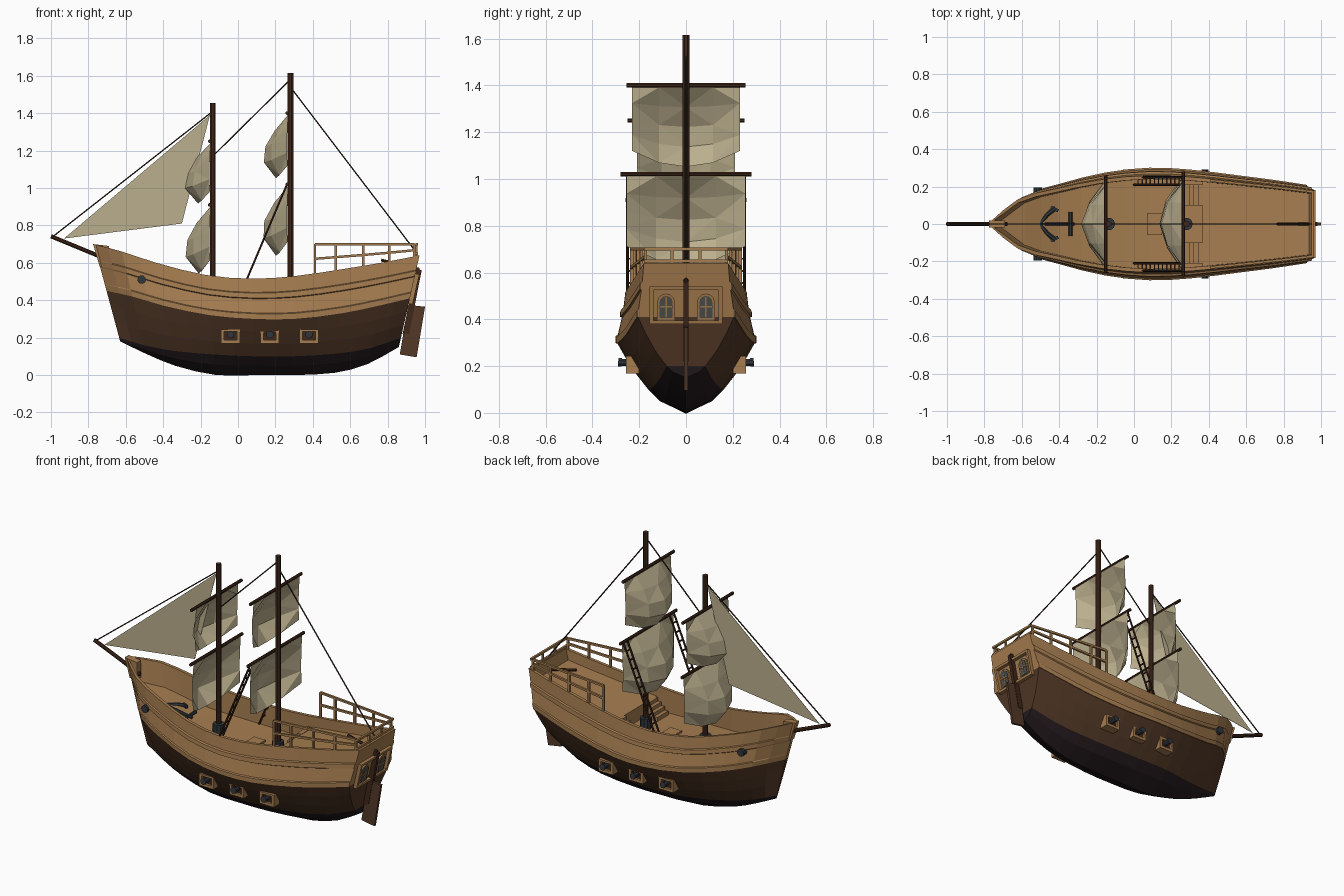
import bpy, bmesh, math, random
from mathutils import Vector, Matrix

if "Cube" in bpy.data.objects:
    bpy.data.objects.remove(bpy.data.objects["Cube"], do_unlink=True)
random.seed(4)


def material(name, *rgb):
    m = bpy.data.materials.new(name)
    m.use_nodes = True
    m.diffuse_color = (*rgb, 1)
    m.node_tree.nodes["Principled BSDF"].inputs["Base Color"].default_value = (*rgb, 1)
    return m


LIGHT = material("light_wood", .38, .205, .08)
DARK = material("dark_wood", .085, .04, .02)
TAR = material("tarred_bottom", .018, .011, .013)
SPAR = material("spar_wood", .05, .02, .01)
SAIL = material("sailcloth", .50, .43, .27)
IRON = material("iron", .03, .037, .046)
GLASS = material("window_glass", .075, .08, .075)
ROPE = material("rope", .03, .018, .01)


def finish(name, bm, *mats):
    bmesh.ops.recalc_face_normals(bm, faces=bm.faces)
    me = bpy.data.meshes.new(name)
    bm.to_mesh(me)
    bm.free()
    for m in mats:
        me.materials.append(m)
    ob = bpy.data.objects.new(name, me)
    bpy.context.collection.objects.link(ob)
    return ob


def rod(name, a, b, r, mat, sides=8):
    a, b = Vector(a), Vector(b)
    d = b - a
    bm = bmesh.new()
    mtx = Matrix.Translation((a + b) / 2) @ d.to_track_quat('Z', 'Y').to_matrix().to_4x4()
    mtx = mtx @ Matrix.Rotation(math.pi / sides, 4, 'Z')
    bmesh.ops.create_cone(bm, cap_ends=True, segments=sides, radius1=r, radius2=r,
                          depth=d.length, matrix=mtx)
    return finish(name, bm, mat)


def prism(name, pts, offset, mat):
    bm = bmesh.new()
    face = bm.faces.new([bm.verts.new(p) for p in pts])
    ext = bmesh.ops.extrude_face_region(bm, geom=[face])
    moved = [v for v in ext["geom"] if isinstance(v, bmesh.types.BMVert)]
    bmesh.ops.translate(bm, verts=moved, vec=offset)
    return finish(name, bm, mat)


def plate(name, xz, half, mat):
    return prism(name, [(x, -half, z) for x, z in xz], (0, 2 * half, 0), mat)


def box(name, x0, x1, y0, y1, z0, z1, mat):
    return prism(name, [(x0, y0, z0), (x1, y0, z0), (x1, y1, z0), (x0, y1, z0)],
                 (0, 0, z1 - z0), mat)


# Hull lines, bow to stern
S = [0, .08, .18, .33, .48, .62, .78, .9, 1]
KEEL = [.18, .115, .05, 0, 0, 0, .012, .06, .15]
TARLINE = [.2, .16, .13, .11, .1, .1, .115, .145, .2]
WALE = [.45, .42, .37, .32, .3, .3, .33, .37, .41]
SHEER = [.7, .66, .6, .535, .515, .53, .57, .605, .64]
BEAM = [.012, .15, .21, .27, .295, .285, .255, .23, .205]
DECK = [.56, .51, .44, .4, .385, .385, .39, .4, .42]


def at(table, s):
    i = max(j for j in range(len(S) - 1) if S[j] <= s)
    h = S[i + 1] - S[i]
    t = (s - S[i]) / h

    def slope(j):
        a, b = max(j - 1, 0), min(j + 1, len(S) - 1)
        return (table[b] - table[a]) / (S[b] - S[a]) * h
    u = 1 - t
    return (u * u * (1 + 2 * t) * table[i] + t * t * (1 + 2 * u) * table[i + 1]
            + t * u * u * slope(i) - t * t * u * slope(i + 1))


def stern_x(z):
    return .86 + .225 * (z - .15)


def hull_x(s, z):
    bow = -.63 - .27 * (z - .18)
    return bow + s * (stern_x(z) - bow)


def inner_y(s):
    return max(.88 * at(BEAM, s) - .02, .003)


# Upper planking: height fraction, width fraction
STRAKES = [(0, 1.02), (.13, 1.02), (.15, .99), (.5, .93), (.52, .96),
           (.64, .95), (.66, .91), (1, .88)]


def half_section(s):
    k, tar, b, top, w = (at(t, s) for t in (KEEL, TARLINE, WALE, SHEER, BEAM))
    zs = [k, (k + tar) / 2, tar, tar + (b - tar) / 3, b - (b - tar) / 3, b]
    pts = [(w * ((z - k) / (b - k)) ** .55, z) for z in zs]
    pts += [(w * r, b + (top - b) * f) for f, r in STRAKES]
    d = at(DECK, s)
    pts += [(inner_y(s), top), (inner_y(s), d), (0, d)]
    return [Vector((hull_x(s, z), y, z)) for y, z in pts]


# Hull shell, bulwark and main deck
bm = bmesh.new()
stations = sorted(S + [(a + b) / 2 for a, b in zip(S, S[1:])])
rings = []
for s in stations:
    half = half_section(s)
    left = [bm.verts.new(p) for p in half]
    right = [v if i in (0, len(half) - 1) else bm.verts.new((v.co.x, -v.co.y, v.co.z))
             for i, v in enumerate(left)]
    rings.append((left, right))


def strake_face(vs, i):
    vs = list(dict.fromkeys(vs))
    bm.faces.new(vs).material_index = 0 if i < 2 else 1 if i < 5 else 2


n = len(rings[0][0])
for ra, rb in zip(rings, rings[1:]):
    for side in (0, 1):
        a, b = ra[side], rb[side]
        for i in range(n - 1):
            strake_face([a[i], a[i + 1], b[i + 1], b[i]], i)
for left, right in (rings[0], rings[-1]):
    for i in range(n - 4):
        strake_face([left[i], left[i + 1], right[i + 1], right[i]], i)
finish("hull", bm, TAR, DARK, LIGHT)

# Raised quarterdeck with front wall
bm = bmesh.new()
rows = []
for s in (.655, .655, .78, .9, 1):
    z = at(SHEER, s) - .065 if rows else .36
    x = hull_x(.655, .45) if s < .7 else hull_x(s, z)
    rows.append([bm.verts.new((x, y, z)) for y in (-inner_y(s), inner_y(s))])
for a, b in zip(rows, rows[1:]):
    bm.faces.new([a[0], a[1], b[1], b[0]])
finish("quarterdeck", bm, LIGHT)
plate("stern_bulwark", [(stern_x(.5) - .02, .5), (stern_x(.5), .5),
                        (stern_x(.64), .64), (stern_x(.64) - .02, .64)], .175, LIGHT)
plate("stem_head", [(-.775, .7), (-.69, .69), (-.69, .58), (-.74, .58)], .02, LIGHT)
box("hatch", .07, .15, -.06, .06, .37, .397, LIGHT)

# Stairs
for side in (-1, 1):
    for i in range(4):
        x = .27 + .024 * i
        box("stair_step", x, .37, side * .1, side * .21, .37, .41 + .022 * i, LIGHT)

# Railings around the quarterdeck
for side in (-1, 1):
    tops, mids = [], []
    for s in (.68, .745, .83, .91, .985):
        z = at(SHEER, s)
        y = side * (inner_y(s) + .01)
        x = hull_x(s, z)
        tops.append((x, y, .7))
        mids.append((x, y, (z + .7) / 2))
        rod("rail_post", (x, y, z - .02), tops[-1], .009, LIGHT, 4)
    for line in (tops, mids):
        for a, b in zip(line, line[1:]):
            rod("side_rail", a, b, .009, LIGHT, 4)
    rod("stern_rail_post", (.955, side * .06, .63), (.955, side * .06, .7), .008, LIGHT, 4)
for z in (.65, .7):
    rod("stern_rail", (.955, -.18, z), (.955, .18, z), .009, LIGHT, 4)


# Transom frame and arched windows
def on_stern(name, yz, depth, mat):
    prism(name, [(stern_x(z) - .005, y, z) for y, z in yz], (depth + .005, 0, 0), mat)


def stern_bar(name, y0, y1, z0, z1, depth, mat):
    on_stern(name, [(y0, z0), (y1, z0), (y1, z1), (y0, z1)], depth, mat)


def arch(yc, w, z0, z1):
    arc = [math.pi * i / 6 for i in range(7)]
    return [(yc - w, z0), (yc + w, z0)] + [
        (yc + w * math.cos(a), z1 - w + w * math.sin(a)) for a in arc]


for z in (.38, .525):
    stern_bar("transom_frame", -.155, .155, z, z + .015, .022, LIGHT)
for side in (-1, 1):
    stern_bar("transom_frame", side * .14, side * .155, .38, .54, .022, LIGHT)
    c = side * .085
    on_stern("window_frame", arch(c, .038, .395, .51), .012, LIGHT)
    on_stern("window_pane", arch(c, .028, .405, .5), .016, GLASS)
    stern_bar("window_mullion", c - .003, c + .003, .405, .5, .019, LIGHT)
    stern_bar("window_crossbar", c - .028, c + .028, .45, .456, .019, LIGHT)

# Rudder and tiller
plate("rudder_blade", [(.91, .375), (1, .365), (.955, .095), (.865, .11)], .008, DARK)
plate("rudder_post", [(.955, .57), (.982, .56), (.915, .22), (.88, .22)], .011, SPAR)
rod("tiller", (.765, 0, .615), (.97, 0, .565), .009, SPAR, 6)

# Gun ports, cannons and hawse holes
for side in (-1, 1):
    for x in (-.04, .17, .38):
        y0, y1 = side * .2, side * .257
        for dx in (-.05, .034):
            box("gunport_side", x + dx, x + dx + .016, y0, y1, .172, .24, LIGHT)
        box("gunport_sill", x - .05, x + .05, y0, y1, .168, .186, LIGHT)
        box("gunport_lintel", x - .05, x + .05, y0, y1, .232, .244, LIGHT)
        box("gunport_back", x - .036, x + .036, y0, side * .243, .18, .236, SPAR)
        rod("cannon", (x, y0, .212), (x, side * .288, .217), .016, IRON)
        rod("cannon_muzzle", (x, side * .275, .216), (x, side * .29, .217), .02, IRON)
    y = side * at(BEAM, .15) * .93
    rod("hawse_ring", (-.515, y * .85, .51), (-.515, y * 1.07, .51), .023, IRON, 10)

# Anchor lying on the foredeck
rod("anchor_shank", (-.5, 0, .465), (-.32, 0, .435), .009, IRON, 6)
rod("anchor_stock", (-.34, -.065, .442), (-.34, .065, .442), .01, IRON, 6)
for side in (-1, 1):
    elbow = (-.465, side * .05, .46)
    rod("anchor_arm", (-.505, 0, .465), elbow, .012, IRON, 6)
    rod("anchor_arm", elbow, (-.42, side * .085, .452), .012, IRON, 6)
    rod("anchor_fluke", (-.445, side * .09, .452), (-.405, side * .07, .452), .012, IRON, 4)


# Masts, yards and square sails
def square_sail(name, x, top, width, height):
    bm = bmesh.new()
    bulge = [0, .55, .93, 1, .5]
    grid = []
    for r, depth in enumerate(bulge):
        v = r / 4
        row = []
        for c in range(5):
            u = (c - 2) / 2
            belly = .135 * depth * (1 - .95 * abs(u) ** 1.7) * random.uniform(.94, 1.03)
            z = top - height * v * (1 - .2 * u * u)
            row.append(bm.verts.new((x - belly, u * width, z)))
        grid.append(row)
    for r in range(4):
        for c in range(4):
            a, b = grid[r][c:c + 2]
            d, e = grid[r + 1][c:c + 2]
            quads = ([a, b, e], [a, e, d]) if (r + c) % 2 else ([a, b, d], [b, e, d])
            for q in quads:
                bm.faces.new(q)
    finish(name, bm, SAIL)


def rig(label, x, top, r, sails):
    rod(label + "_mast", (x, 0, .37), (x, 0, top), r, SPAR)
    rod(label + "_mast_collar", (x, 0, .38), (x, 0, .45), .034, IRON, 10)
    for z, yard, width, height in sails:
        xy = x - r
        rod(label + "_yard", (xy, -yard, z), (xy, yard, z), .01, SPAR)
        square_sail(label + "_sail", xy + .005, z - .008, width, height)


rig("fore", -.135, 1.455, .016, [(1.25, .25, .21, .325), (.91, .258, .235, .36)])
rig("main", .28, 1.615, .017, [(1.4, .255, .23, .34), (1.02, .28, .255, .375)])

# Bowsprit, jib and stays
rod("bowsprit", (-1, 0, .742), (-.68, 0, .61), .012, SPAR)
plate("jib", [(-.93, .73), (-.15, 1.39), (-.3, .81)], .001, SAIL)
for a, b in (((-.99, .74), (-.135, 1.41)), ((-.135, 1.17), (.28, 1.58)),
             ((.28, 1.54), (.95, .66))):
    rod("stay", (a[0], 0, a[1]), (b[0], 0, b[1]), .004, ROPE, 6)

# Rope ladders up to the lower main yard
for side in (-1, 1):
    foot, head = Vector((0, 0, .4)), Vector((.262, 0, 1.02))
    near, far = Vector((0, side * .21, 0)), Vector((0, side * .25, 0))
    for rail in (near, far):
        rod("ladder_rail", foot + rail, head + rail, .006, SPAR, 6)
    for i in range(1, 12):
        p = foot.lerp(head, i / 12)
        rod("ladder_rung", p + near, p + far, .005, SPAR, 4)
